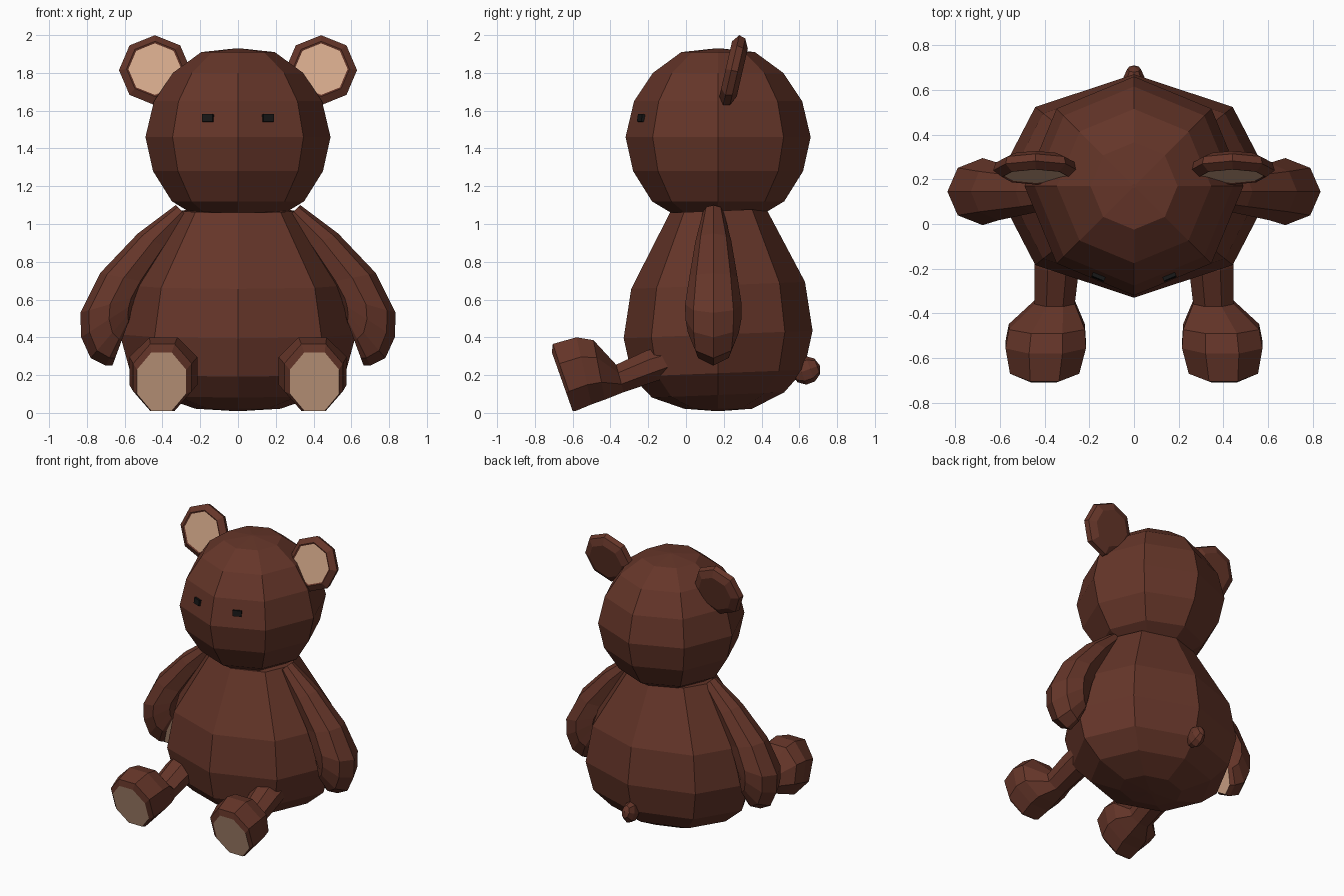
import bpy, bmesh
from math import sin, cos, pi, radians
from mathutils import Vector as V

if "Cube" in bpy.data.objects:
    bpy.data.objects.remove(bpy.data.objects["Cube"])


def material(name, rgb):
    m = bpy.data.materials.new(name)
    m.diffuse_color = (*rgb, 1)
    m.use_nodes = True
    m.node_tree.nodes["Principled BSDF"].inputs["Base Color"].default_value = m.diffuse_color
    return m


BROWN = material("brown_fur", (0.13, 0.036, 0.022))
TAN = material("tan_pad", (0.67, 0.40, 0.26))
BLACK = material("black_eye", (0.008, 0.008, 0.008))


def ring(center, u, v, flat=False):
    """Eight points around an ellipse; flat puts edges, not corners, on the axes."""
    phase, k = (pi / 8, 1 / cos(pi / 8)) if flat else (0, 1)
    return [V(center) + k * (V(u) * cos(phase + i * pi / 4) + V(v) * sin(phase + i * pi / 4))
            for i in range(8)]


def loft(name, rings, pad=False):
    """Skin between rings, cap both ends; pad colours the first cap."""
    bm = bmesh.new()
    vs = [[bm.verts.new(p) for p in r] for r in rings]
    first = bm.faces.new(vs[0])
    bm.faces.new(vs[-1])
    for a, b in zip(vs, vs[1:]):
        for i in range(8):
            j = (i + 1) % 8
            bm.faces.new((a[i], a[j], b[j], b[i]))
    first.material_index = int(pad)
    bmesh.ops.recalc_face_normals(bm, faces=bm.faces)
    me = bpy.data.meshes.new(name)
    bm.to_mesh(me)
    bm.free()
    me.materials.append(BROWN)
    me.materials.append(TAN)
    ob = bpy.data.objects.new(name, me)
    bpy.context.collection.objects.link(ob)
    return ob


# head: eight-sided ball (z, radius)
HEAD = [(1.06, 0.25), (1.12, 0.35), (1.28, 0.45), (1.46, 0.49), (1.65, 0.445),
        (1.80, 0.345), (1.91, 0.195), (1.93, 0.01)]
loft("head", [ring((0, 0.17, z), (r, 0, 0), (0, r, 0)) for z, r in HEAD])

# body: wider than deep, leaning slightly (z, radius in depth)
BODY = [(0.01, 0.02), (0.022, 0.18), (0.095, 0.35), (0.21, 0.455), (0.415, 0.50),
        (0.675, 0.46), (1.07, 0.255)]
loft("body", [ring((0, 0.17, z), (r * 1.25, 0, 0), (0, r, 0.04 * r if z > 0.03 else 0))
              for z, r in BODY])

# arm rings: outer x, z, inner x, z, half depth (hand to shoulder)
ARM = [(0.665, 0.25, 0.565, 0.52, 0.09), (0.70, 0.25, 0.56, 0.53, 0.115),
       (0.78, 0.29, 0.55, 0.56, 0.135), (0.83, 0.40, 0.535, 0.59, 0.148),
       (0.835, 0.53, 0.52, 0.62, 0.15), (0.73, 0.74, 0.48, 0.69, 0.128),
       (0.53, 0.95, 0.37, 0.87, 0.095), (0.33, 1.10, 0.26, 1.03, 0.055)]

# leg rings: top y, z, bottom y, z, half width, centre x (sole to hip)
LEG = [(-0.71, 0.32, -0.60, 0.01, 0.13, 0.405), (-0.705, 0.365, -0.585, 0.01, 0.155, 0.40),
       (-0.58, 0.40, -0.50, 0.045, 0.18, 0.395), (-0.49, 0.385, -0.43, 0.07, 0.17, 0.39),
       (-0.37, 0.255, -0.33, 0.11, 0.09, 0.355), (-0.21, 0.33, -0.15, 0.17, 0.10, 0.345),
       (-0.05, 0.37, 0.0, 0.23, 0.10, 0.34)]

# ear rings: distance back from the front face, radius
EAR = [(0.0, 0.14), (-0.005, 0.15), (0.025, 0.19), (0.06, 0.18), (0.085, 0.13)]

for s, side in ((1, "left"), (-1, "right")):
    loft("arm_" + side, [ring((s * (ox + ix) / 2, 0.145, (oz + iz) / 2),
                              (s * (ox - ix) / 2, 0, (oz - iz) / 2), (0, d, 0))
                         for ox, oz, ix, iz, d in ARM], pad=True)
    loft("leg_" + side, [ring((s * x, (ty + by) / 2, (tz + bz) / 2), (w, 0, 0),
                              (0, (ty - by) / 2, (tz - bz) / 2), flat=True)
                         for ty, tz, by, bz, w, x in LEG], pad=True)
    t = radians(13)
    back, up = V((0, cos(t), -sin(t))), V((0, sin(t), cos(t)))
    loft("ear_" + side, [ring(V((s * 0.44, 0.215, 1.82)) + back * d, (r, 0, 0), up * r)
                         for d, r in EAR], pad=True)
    # eye: small block set into the face
    bpy.ops.mesh.primitive_cube_add(size=1, location=(s * 0.157, -0.232, 1.56),
                                    rotation=(radians(-8), 0, s * radians(22.5)))
    eye = bpy.context.object
    eye.name = "eye_" + side
    eye.scale = (0.06, 0.03, 0.04)
    eye.data.materials.append(BLACK)

# tail: small nub at the back
bpy.ops.mesh.primitive_uv_sphere_add(segments=8, ring_count=5, radius=1,
                                     location=(0, 0.635, 0.225), rotation=(radians(-70), 0, 0))
tail = bpy.context.object
tail.name = "tail"
tail.scale = (0.05, 0.075, 0.078)
tail.data.materials.append(BROWN)
